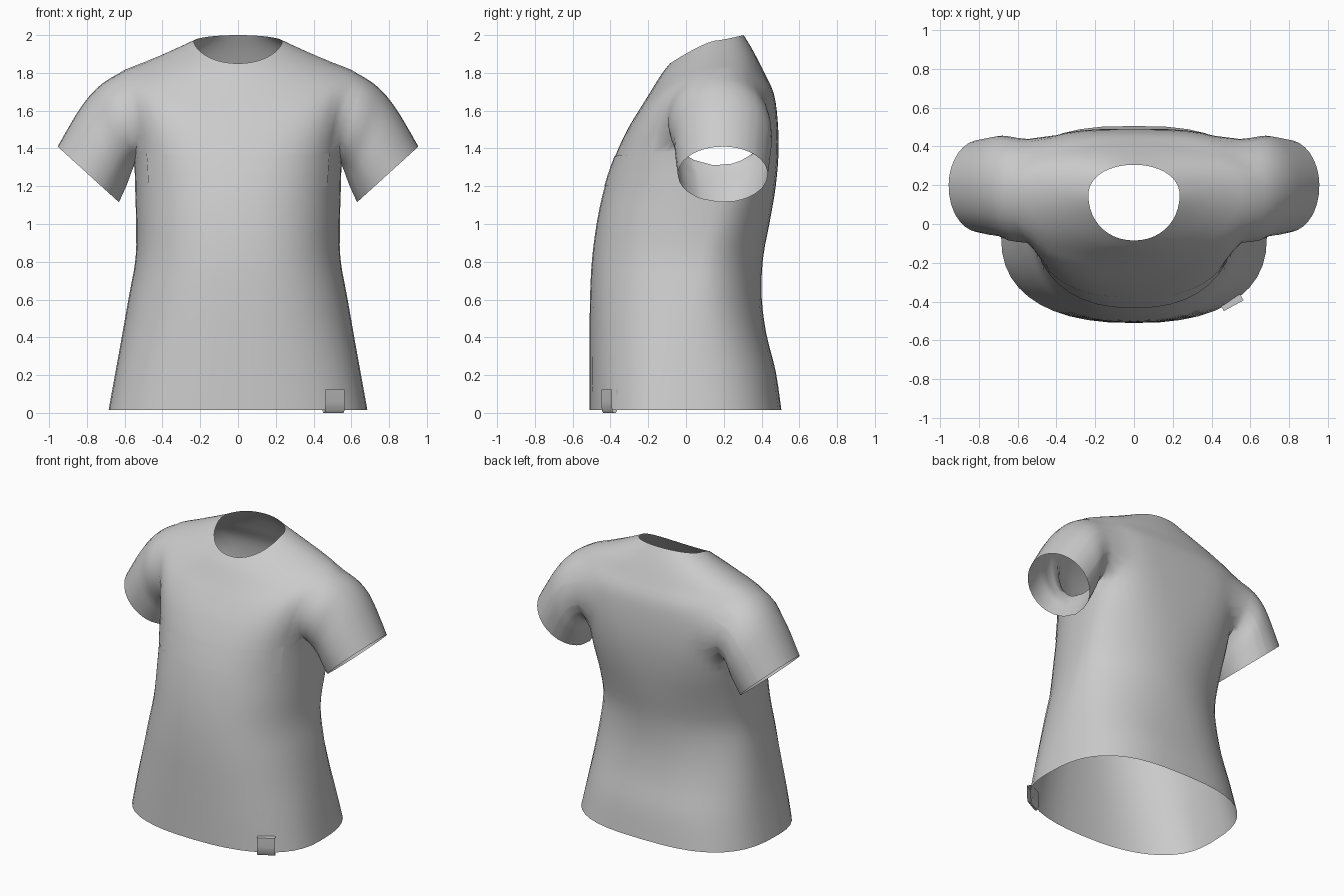
import bpy, bmesh, math
from mathutils import Vector

cube = bpy.data.objects.get("Cube")
if cube:
    bpy.data.objects.remove(cube, do_unlink=True)

grey = bpy.data.materials.new("grey_cloth")
grey.use_nodes = True
grey.diffuse_color = (0.6, 0.6, 0.6, 1)
grey.node_tree.nodes["Principled BSDF"].inputs["Base Color"].default_value = grey.diffuse_color


def finish(bm, name, angle):
    bmesh.ops.recalc_face_normals(bm, faces=bm.faces)
    mesh = bpy.data.meshes.new(name)
    bm.to_mesh(mesh)
    bm.free()
    obj = bpy.data.objects.new(name, mesh)
    bpy.context.collection.objects.link(obj)
    mesh.materials.append(grey)
    bpy.ops.object.select_all(action="DESELECT")
    obj.select_set(True)
    bpy.context.view_layer.objects.active = obj
    bpy.ops.object.shade_smooth_by_angle(angle=math.radians(angle))


def spline(rows, t):
    """Smooth interpolation through rows of numbers, t counted in rows."""
    i = min(int(t), len(rows) - 2)
    f = t - i
    a, b, c, d = (rows[max(0, min(len(rows) - 1, i + k))] for k in (-1, 0, 1, 2))
    return [q + 0.5 * f * (r - p + f * (2 * p - 5 * q + 4 * r - s + f * (3 * (q - r) + s - p)))
            for p, q, r, s in zip(a, b, c, d)]


def loft(bm, rings, closed=True):
    rows = [[bm.verts.new(p) for p in ring] for ring in rings]
    n = len(rows[0])
    for a, b in zip(rows, rows[1:]):
        for j in range(n if closed else n - 1):
            k = (j + 1) % n
            bm.faces.new((a[j], a[k], b[k], b[j]))


# Level torso rings: z, half width, front y, side y, back y, front and back squareness
LEVEL = [
    (0.015, 0.685, -0.51, -0.06, 0.505, 2.4, 2.8),
    (0.22, 0.648, -0.51, -0.04, 0.475, 2.4, 2.6),
    (0.42, 0.612, -0.51, 0.00, 0.425, 2.4, 2.4),
    (0.62, 0.577, -0.508, 0.04, 0.40, 2.4, 2.15),
    (0.82, 0.542, -0.497, 0.08, 0.408, 2.4, 2.0),
    (1.02, 0.54, -0.47, 0.12, 0.445, 2.4, 2.15),
    (1.20, 0.545, -0.43, 0.14, 0.475, 2.4, 2.6),
]
# Tilted rings up to the neck: front z, side z, back z, then as above
TILTED = [
    (1.36, 1.38, 1.38, 0.55, -0.375, 0.15, 0.49, 2.6, 3.2),
    (1.50, 1.54, 1.55, 0.575, -0.31, 0.16, 0.485, 2.8, 3.6),
    (1.60, 1.68, 1.69, 0.605, -0.25, 0.17, 0.465, 2.7, 3.2),
    (1.68, 1.79, 1.79, 0.635, -0.20, 0.18, 0.42, 2.1, 2.2),
    (1.745, 1.855, 1.87, 0.50, -0.16, 0.18, 0.38, 2.1, 2.2),
    (1.80, 1.905, 1.935, 0.38, -0.125, 0.17, 0.345, 2.1, 2.1),
    (1.85, 1.97, 2.00, 0.235, -0.085, 0.15, 0.305, 2.1, 2.1),
]
BODY = [(r[0], r[0]) + r for r in LEVEL] + TILTED
SEGMENTS = 44
STEPS = 3


def body_point(i, j, out=0.0):
    t, angle = i / STEPS, math.tau * j / SEGMENTS
    zf, zs, zb, w, yf, ym, yb, nf, nb = spline(BODY, t)
    c, s = math.cos(angle), math.sin(angle)
    n, ze, depth = (nf, zf, ym - yf) if s < 0 else (nb, zb, yb - ym)
    x = math.copysign(abs(c) ** (2 / n), c) * (w + out)
    y = ym + math.copysign(abs(s) ** (2 / n), s) * (depth + out)
    tilt = 2 - 0.8 * max(0.0, (t - 8) / 5)
    return Vector((x, y, zs + (ze - zs) * abs(s) ** tilt))


# Sleeve rings from armhole to cuff: top x, top z, bottom x, bottom z, centre y, half depth
SLEEVE = [
    (0.635, 1.795, 0.55, 1.31, 0.17, 0.268),
    (0.71, 1.75, 0.567, 1.265, 0.182, 0.268),
    (0.785, 1.68, 0.583, 1.22, 0.195, 0.26),
    (0.86, 1.575, 0.604, 1.17, 0.195, 0.252),
    (0.955, 1.41, 0.63, 1.115, 0.195, 0.238),
]
ROOT_Y, ROOT_Z, ROOT_D, ROOT_H = 0.17, 1.5525, 0.268, 0.2425


def sleeve_point(t, side, a):
    xt, zt, xb, zb, yc, d = spline(SLEEVE, t)
    f = (1 + math.cos(a)) / 2
    tuck = 0.045 * max(0, 1 - t) ** 2 * math.sin(a) ** 2
    return Vector((side * (xb + (xt - xb) * f - tuck), yc + d * math.sin(a), zb + (zt - zb) * f))


def in_armhole(p):
    return abs(p.x) > 0.4 and ((p.y - ROOT_Y) / ROOT_D) ** 2 + ((p.z - ROOT_Z) / ROOT_H) ** 2 < 1


# Shirt torso, open at hem and neck, with armholes cut
bm = bmesh.new()
loft(bm, [[body_point(i, j) for j in range(SEGMENTS)]
          for i in range((len(BODY) - 1) * STEPS + 1)])
holes = [f for f in bm.faces if in_armhole(f.calc_center_median())]
bmesh.ops.delete(bm, geom=holes, context="FACES")

# Sleeves grown from the armhole edges
for side in (1, -1):
    rim = [e for e in bm.edges if e.is_boundary
           and all(v.co.x * side > 0.33 and v.co.z > 1.2 for v in e.verts)]
    angles = {v: math.atan2((v.co.y - ROOT_Y) / ROOT_D, (v.co.z - ROOT_Z) / ROOT_H)
              for e in rim for v in e.verts}
    for v, a in angles.items():
        v.co = sleeve_point(0, side, a)
    pairs = [tuple(e.verts) for e in rim]
    current = {v: v for v in angles}
    for i in range(1, 9):
        new = {v: bm.verts.new(sleeve_point(i / 2, side, a)) for v, a in angles.items()}
        for p, q in pairs:
            bm.faces.new((current[p], current[q], new[q], new[p]))
        current = new
finish(bm, "shirt", 80)

# Thin band across the chest
bm = bmesh.new()
loft(bm, [[body_point(i, j, 0.003) for j in range(26, 41)]
          for i in range(6 * STEPS, 7 * STEPS + 1)], closed=False)
finish(bm, "chest_band", 50)

# Folded tag wrapped around the hem
bm = bmesh.new()
along = Vector((math.cos(0.5), math.sin(0.5), 0)) * 0.058
outward = Vector((math.sin(0.5), -math.cos(0.5), 0))
centre = Vector((0.505, -0.405, 0))
fold = [(0.018, 0.125), (0.018, 0.06), (0.014, 0.01), (0.006, 0.0),
        (-0.006, 0.0), (-0.014, 0.01), (-0.018, 0.06), (-0.018, 0.125)]
loft(bm, [[centre + along * s + outward * o + Vector((0, 0, z)) for o, z in fold] for s in (-1, 1)])
finish(bm, "hem_tag", 40)
